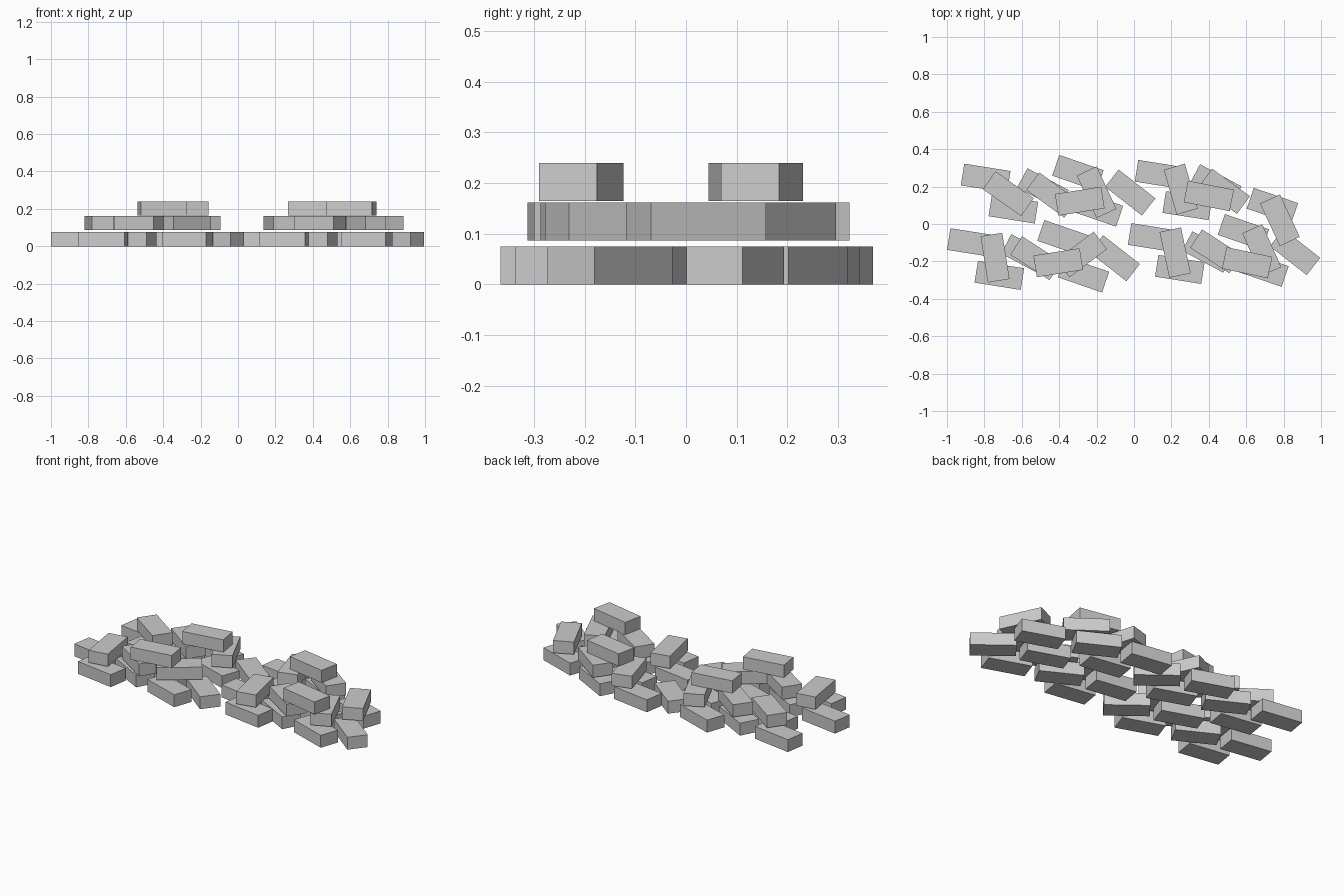
import bpy, math

L, W, H = 0.25, 0.117, 0.075   # one brick


def brick(name, x, y, z, angle):
    bpy.ops.mesh.primitive_cube_add(size=1, location=(x, y, z + H / 2),
                                    rotation=(0, 0, math.radians(angle)))
    ob = bpy.context.object
    ob.name = name
    ob.scale = (L, W, H)


# each course: base height and loose bricks as (x, y, turn in degrees)
courses = {
    "bottom_brick": (0.0, [
        (-0.867, -0.10, -9), (-0.72, -0.275, -9), (-0.573, -0.165, -28),
        (-0.38, -0.075, -19), (-0.27, -0.27, -19), (-0.103, -0.183, -38),
        (0.10, -0.073, -9), (0.245, -0.243, -9), (0.395, -0.15, -28),
        (0.585, -0.043, -19), (0.69, -0.24, -19), (0.861, -0.15, -38),
        (-0.793, 0.245, -9), (-0.645, 0.08, -9), (-0.487, 0.188, -28),
        (-0.30, 0.273, -19), (-0.195, 0.082, -19), (-0.02, 0.168, -38),
        (0.137, 0.265, -9), (0.285, 0.098, -9), (0.436, 0.209, -28),
        (0.74, 0.097, -19)]),
    "middle_brick": (0.0865, [
        (-0.743, -0.18, -81), (-0.525, -0.183, -33), (-0.28, -0.163, 37),
        (0.22, -0.153, -78), (0.437, -0.146, -33), (0.683, -0.14, -66),
        (-0.672, 0.162, -35), (-0.44, 0.155, -36), (-0.20, 0.17, -65),
        (0.25, 0.186, -74), (0.484, 0.175, -36), (0.78, 0.02, -65)]),
    "top_brick": (0.1645, [
        (-0.29, 0.122, 9), (-0.405, -0.207, 9),
        (0.40, 0.15, -11), (0.605, -0.207, -12)]),
}

for name, (z, spots) in courses.items():
    for i, (x, y, turn) in enumerate(spots, 1):
        brick(f"{name}_{i}", x, y, z, turn)
